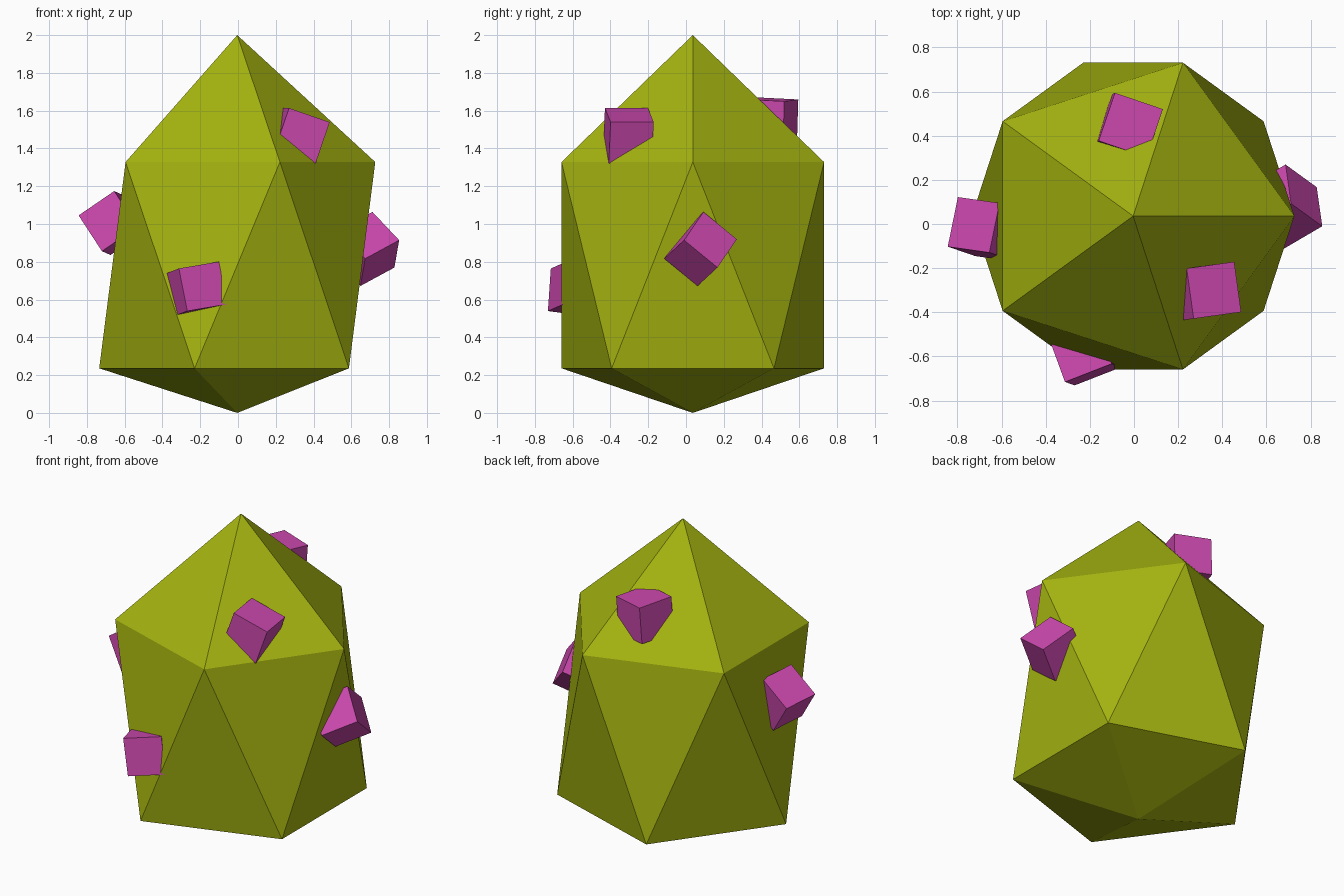
import bpy, bmesh
from mathutils import Matrix, Vector

cube = bpy.data.objects.get("Cube")
if cube:
    bpy.data.objects.remove(cube, do_unlink=True)


def make_material(name, rgb):
    mat = bpy.data.materials.new(name)
    mat.use_nodes = True
    mat.diffuse_color = (*rgb, 1)
    mat.node_tree.nodes["Principled BSDF"].inputs["Base Color"].default_value = (*rgb, 1)
    return mat


def make_object(name, bm, mat):
    mesh = bpy.data.meshes.new(name)
    bm.to_mesh(mesh)
    bm.free()
    mesh.materials.append(mat)
    obj = bpy.data.objects.new(name, mesh)
    bpy.context.collection.objects.link(obj)
    return obj


olive = make_material("olive green", (0.37, 0.45, 0.005))
magenta = make_material("magenta", (0.60, 0.065, 0.42))

# Faceted body: a twenty-sided solid with its rings moved to a pear-like profile
bm = bmesh.new()
bmesh.ops.create_icosphere(bm, subdivisions=1, radius=1)
for v in bm.verts:
    if v.co.z > 0.9:
        height = 2.0
    elif v.co.z > 0:
        height = 1.328
    elif v.co.z > -0.9:
        height = 0.236
    else:
        height = 0.0
    v.co = Vector((v.co.x * 0.817 - 0.004, v.co.y * 0.817 + 0.036, height))
make_object("body", bm, olive)


# Tilted cubes sunk into the body: centre and two edge directions
def add_nub(name, centre, edge_a, edge_b, size=0.23):
    a = Vector(edge_a).normalized()
    b = Vector(edge_b)
    b = (b - a * b.dot(a)).normalized()
    rotation = Matrix((a, b, a.cross(b))).transposed().to_4x4()
    bm = bmesh.new()
    bmesh.ops.create_cube(bm, size=size, matrix=Matrix.Translation(centre) @ rotation)
    make_object(name, bm, magenta)


add_nub("upper_front_nub", (0.325, -0.305, 1.468), (0.215, 0.03, -0.075), (0.03, -0.23, 0))
add_nub("left_side_nub", (0.68, 0.077, 0.868), (-0.025, 0.177, -0.145), (-0.14, 0.10, 0.15))
add_nub("lower_front_nub", (-0.224, -0.575, 0.655), (0.205, 0.08, 0.035), (0.045, -0.015, -0.225))
add_nub("right_side_nub", (-0.665, -0.025, 1.005), (0.19, -0.027, 0.13), (0.045, 0.22, -0.02))
add_nub("upper_back_nub", (-0.021, 0.445, 1.545), (0.22, -0.075, -0.01), (-0.06, -0.215, 0.01))
